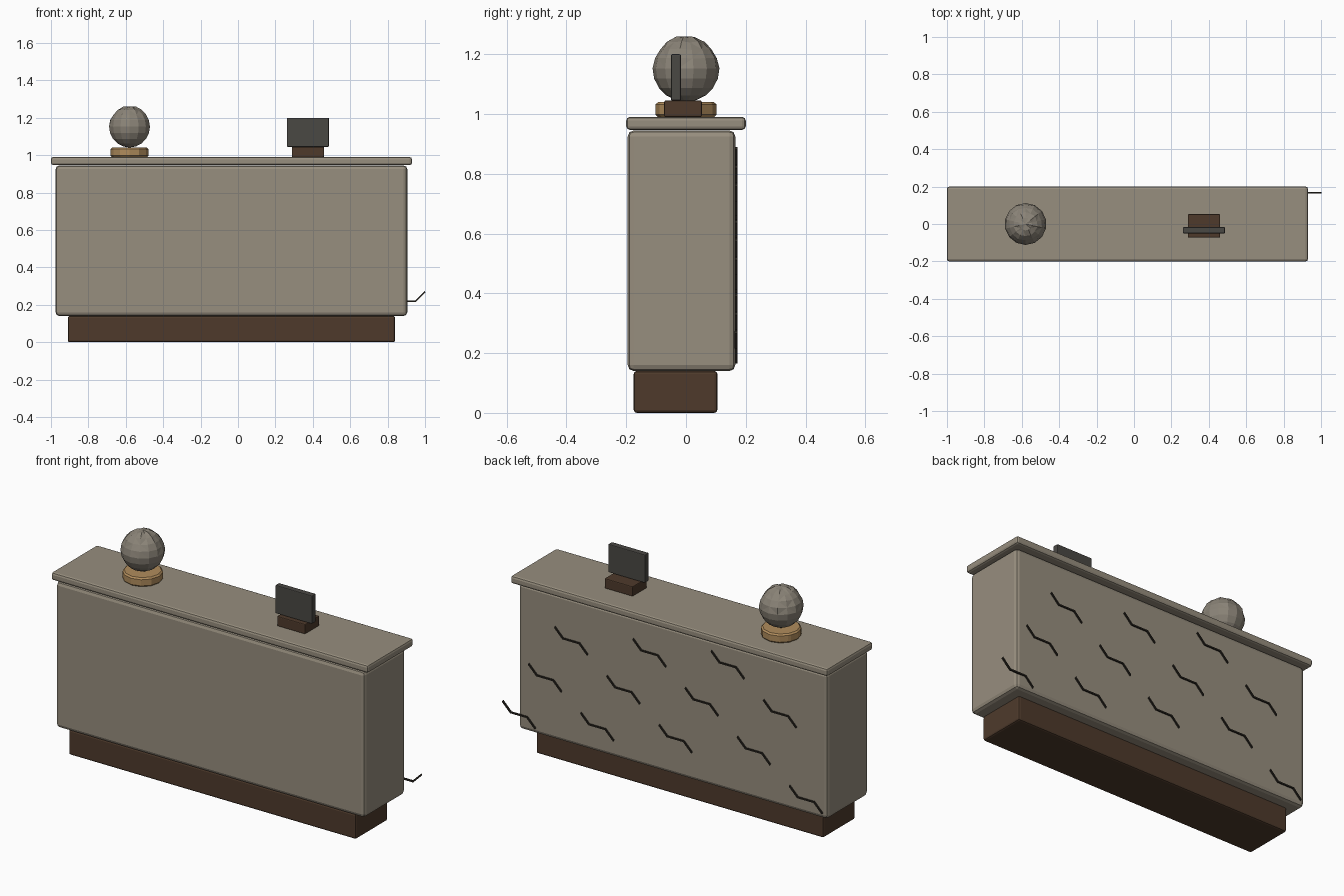
import bpy, bmesh, random
from mathutils import Vector

random.seed(4)
cube = bpy.data.objects.get("Cube")
if cube:
    bpy.data.objects.remove(cube, do_unlink=True)


def material(name, *srgb):
    """Flat colour given as 0-255 display values."""
    lin = [((c / 255 + 0.055) / 1.055) ** 2.4 for c in srgb] + [1]
    m = bpy.data.materials.new(name)
    m.use_nodes = True
    m.diffuse_color = lin
    bsdf = m.node_tree.nodes["Principled BSDF"]
    bsdf.inputs["Base Color"].default_value = lin
    bsdf.inputs["Roughness"].default_value = 0.8
    return m


stone = material("warm stone", 151, 142, 126)
wood = material("dark wood", 78, 58, 43)
brass = material("pale brass", 176, 140, 92)
slate = material("dark slate", 74, 72, 68)
rock = material("grey rock", 138, 131, 119)
ink = material("crack black", 42, 38, 32)


def finish(name, bm, mat):
    me = bpy.data.meshes.new(name)
    bm.to_mesh(me)
    bm.free()
    me.materials.append(mat)
    ob = bpy.data.objects.new(name, me)
    bpy.context.collection.objects.link(ob)
    return ob


def bevel(ob, width, segments):
    mod = ob.modifiers.new("soft edges", "BEVEL")
    mod.width, mod.segments = width, segments
    mod.limit_method = "ANGLE"


def box(name, low, high, mat, width, segments=2):
    bm = bmesh.new()
    bmesh.ops.create_cube(bm, size=1)
    low, high = Vector(low), Vector(high)
    bmesh.ops.scale(bm, vec=high - low, verts=bm.verts)
    bmesh.ops.translate(bm, vec=(low + high) / 2, verts=bm.verts)
    ob = finish(name, bm, mat)
    bevel(ob, width, segments)
    return ob


# Counter: plinth, body and overhanging top
box("plinth", (-0.91, -0.175, 0), (0.84, 0.105, 0.14), wood, 0.01)
box("counter_body", (-0.975, -0.195, 0.14), (0.905, 0.165, 0.945), stone, 0.02)
box("counter_top", (-1, -0.2, 0.947), (0.93, 0.2, 0.99), stone, 0.012)

# Small upright sign on a block
box("sign_block", (0.288, -0.073, 0.99), (0.46, 0.053, 1.045), wood, 0.005)
box("sign_panel", (0.262, -0.05, 1.045), (0.486, -0.017, 1.2), slate, 0.004)

# Round stand under the rock ball
bm = bmesh.new()
bmesh.ops.create_cone(bm, cap_ends=True, segments=12, radius1=0.102,
                      radius2=0.102, depth=0.05)
bmesh.ops.translate(bm, vec=(-0.58, 0, 1.015), verts=bm.verts)
bevel(finish("ball_stand", bm, brass), 0.008, 1)

# Rock ball: regular below, chipped facets above
bm = bmesh.new()
bmesh.ops.create_uvsphere(bm, u_segments=14, v_segments=10, radius=0.112)
for v in bm.verts:
    if v.co.z > 0.02:
        v.co *= random.uniform(0.94, 1.01)
upper = [f for f in bm.faces if f.calc_center_median().z > 0.015]
bmesh.ops.triangulate(bm, faces=upper)
bmesh.ops.translate(bm, vec=(-0.58, 0, 1.153), verts=bm.verts)
finish("rock_ball", bm, rock)

# Zigzag cracks scattered along the back
ZIGZAG = [(0.1, 0.05), (0.05, 0), (-0.05, 0), (-0.1, -0.05)]
for i in range(12):
    cx, cz = 0.9 - 0.159 * i, 0.22 + 0.0615 * (4 * i % 11)
    bm = bmesh.new()
    rings = []
    for dx, dz in ZIGZAG:
        rings.append([bm.verts.new((cx + dx + s * 0.002, y, cz + dz - s * 0.004))
                      for s, y in ((-1, 0.163), (1, 0.163), (1, 0.172), (-1, 0.172))])
    for a, b in zip(rings, rings[1:]):
        for k in range(4):
            n = (k + 1) % 4
            bm.faces.new((a[k], a[n], b[n], b[k]))
    bm.faces.new(rings[0])
    bm.faces.new(rings[-1])
    bmesh.ops.recalc_face_normals(bm, faces=bm.faces)
    finish(f"back_crack_{i + 1}", bm, ink)
